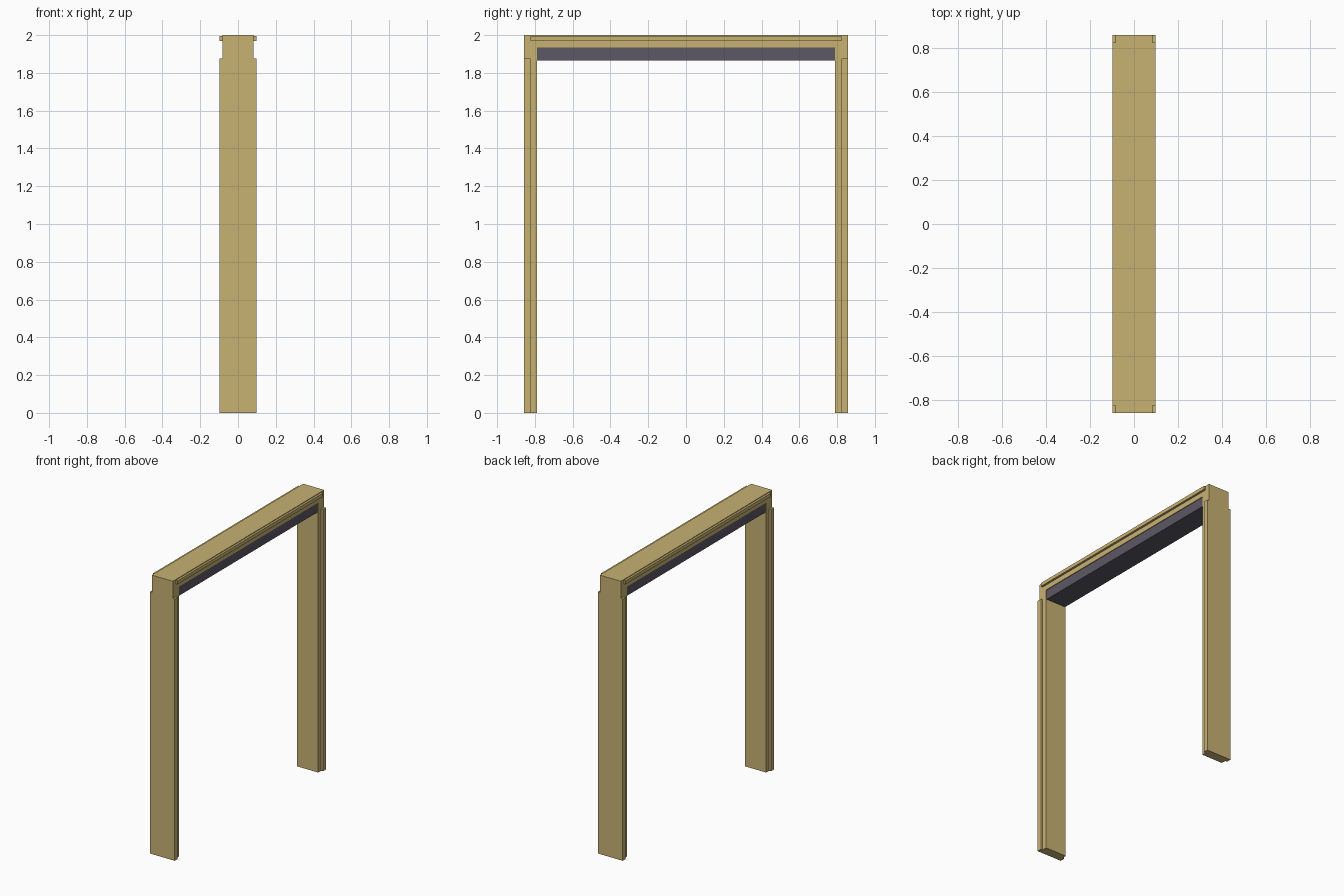
import bpy
import bmesh

cube = bpy.data.objects.get("Cube")
if cube:
    bpy.data.objects.remove(cube, do_unlink=True)


def make_material(name, rgb):
    mat = bpy.data.materials.new(name)
    mat.use_nodes = True
    colour = (*rgb, 1.0)
    mat.diffuse_color = colour
    mat.node_tree.nodes["Principled BSDF"].inputs["Base Color"].default_value = colour
    return mat


def extrude_profile(name, outline, x0, x1, mat):
    """Extrude a (y, z) outline along x from x0 to x1."""
    bm = bmesh.new()
    face = bm.faces.new([bm.verts.new((x0, y, z)) for y, z in outline])
    ext = bmesh.ops.extrude_face_region(bm, geom=[face])
    moved = [v for v in ext["geom"] if isinstance(v, bmesh.types.BMVert)]
    bmesh.ops.translate(bm, verts=moved, vec=(x1 - x0, 0, 0))
    bmesh.ops.recalc_face_normals(bm, faces=bm.faces)
    mesh = bpy.data.meshes.new(name)
    bm.to_mesh(mesh)
    bm.free()
    mesh.materials.append(mat)
    obj = bpy.data.objects.new(name, mesh)
    bpy.context.collection.objects.link(obj)
    return obj


def rect(y0, y1, z0, z1):
    return [(y0, z0), (y1, z0), (y1, z1), (y0, z1)]


wood = make_material("tan wood", (0.578, 0.445, 0.171))
dark = make_material("dark grey", (0.107, 0.098, 0.130))

OUTER, STRIP, INNER = 0.857, 0.823, 0.789
TOP, LINTEL = 2.0, 1.934
BODY, TRIM = 0.083, 0.098

# Door frame: two posts and lintel in one inverted U
half = [(OUTER, TOP), (OUTER, 0), (INNER, 0), (INNER, LINTEL)]
outline = half + [(-y, z) for y, z in reversed(half)]
extrude_profile("door_frame", outline, -BODY, BODY, wood)

# Raised trim strips on both faces of the frame
for face_name, sx in (("right_face", 1), ("left_face", -1)):
    x0, x1 = sx * BODY, sx * TRIM
    for post_name, sy in (("back", 1), ("front", -1)):
        extrude_profile(f"{post_name}_post_trim_{face_name}",
                        rect(sy * STRIP, sy * OUTER, 0, 1.876), x0, x1, wood)
    extrude_profile(f"lintel_trim_{face_name}",
                    rect(-STRIP, STRIP, 1.97, 1.995), x0, x1, wood)

# Dark bar under the lintel
extrude_profile("header_bar", rect(-INNER, INNER, 1.865, LINTEL), -0.078, 0.078, dark)
